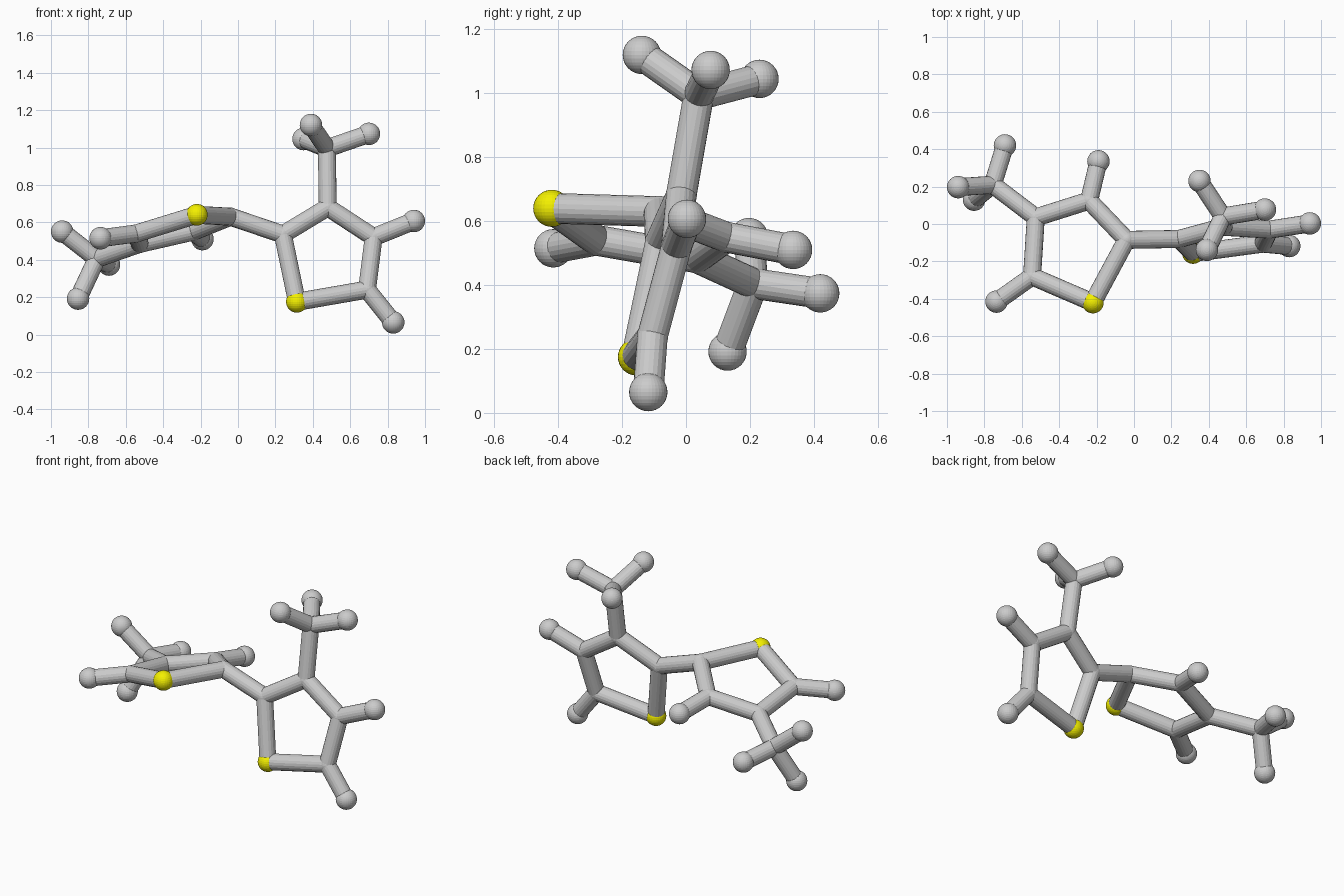
import bpy, bmesh
from mathutils import Vector, Matrix

if "Cube" in bpy.data.objects:
    bpy.data.objects.remove(bpy.data.objects["Cube"])

END_R, SULPHUR_R, CARBON_R, BOND_R = 0.06, 0.058, 0.049, 0.048

yellow = bpy.data.materials.new("yellow")
yellow.diffuse_color = (0.9, 0.87, 0.0, 1)
yellow.use_nodes = True
yellow.node_tree.nodes["Principled BSDF"].inputs["Base Color"].default_value = yellow.diffuse_color


def make(name, bm, mat=None):
    mesh = bpy.data.meshes.new(name)
    bm.to_mesh(mesh)
    bm.free()
    obj = bpy.data.objects.new(name, mesh)
    bpy.context.collection.objects.link(obj)
    if mat:
        mesh.materials.append(mat)
    return obj


def ball(name, p, r, mat=None):
    bm = bmesh.new()
    bmesh.ops.create_uvsphere(bm, u_segments=32, v_segments=16, radius=r,
                              matrix=Matrix.Translation(p))
    return make(name, bm, mat)


def bond(name, a, b):
    a, b = Vector(a), Vector(b)
    d = b - a
    m = Matrix.Translation((a + b) / 2) @ d.to_track_quat('Z', 'Y').to_matrix().to_4x4()
    bm = bmesh.new()
    bmesh.ops.create_cone(bm, cap_ends=True, segments=20, radius1=BOND_R,
                          radius2=BOND_R, depth=d.length, matrix=m)
    return make(name, bm)


# Each half: five-sided ring (last corner is sulphur), methyl carbon, tips
right = dict(
    ring=[(.24, -.08, .535), (.48, -.015, .68), (.725, -.03, .52),
          (.69, -.105, .24), (.315, -.155, .175)],
    methyl=(.475, .04, .995), methyl_on=1,
    methyl_tips=[(.39, -.138, 1.12), (.35, .23, 1.045), (.70, .077, 1.073)],
    ring_tips={2: (.94, .003, .607), 3: (.83, -.118, .065)})
left = dict(
    ring=[(-.04, -.085, .63), (-.24, .125, .55), (-.525, .035, .485),
          (-.545, -.28, .54), (-.22, -.42, .64)],
    methyl=(-.755, .21, .405), methyl_on=2,
    methyl_tips=[(-.94, .197, .55), (-.69, .42, .374), (-.855, .13, .192)],
    ring_tips={1: (-.19, .335, .51), 3: (-.735, -.415, .515)})

for side, part in (("right", right), ("left", left)):
    ring = part["ring"]
    # Ring corners and edges
    for i, p in enumerate(ring):
        if i == 4:
            ball(side + "_sulphur", p, SULPHUR_R, yellow)
        else:
            ball(f"{side}_ring_carbon_{i}", p, CARBON_R)
        bond(f"{side}_ring_bond_{i}", p, ring[(i + 1) % 5])
    # Hydrogens on the ring
    for i, p in part["ring_tips"].items():
        ball(f"{side}_ring_hydrogen_{i}", p, END_R)
        bond(f"{side}_ring_hydrogen_bond_{i}", ring[i], p)
    # Methyl branch
    c = part["methyl"]
    ball(side + "_methyl_carbon", c, CARBON_R)
    bond(side + "_methyl_bond", ring[part["methyl_on"]], c)
    for i, p in enumerate(part["methyl_tips"]):
        ball(f"{side}_methyl_hydrogen_{i}", p, END_R)
        bond(f"{side}_methyl_hydrogen_bond_{i}", c, p)

# Link between the two rings
bond("ring_link", right["ring"][0], left["ring"][0])
